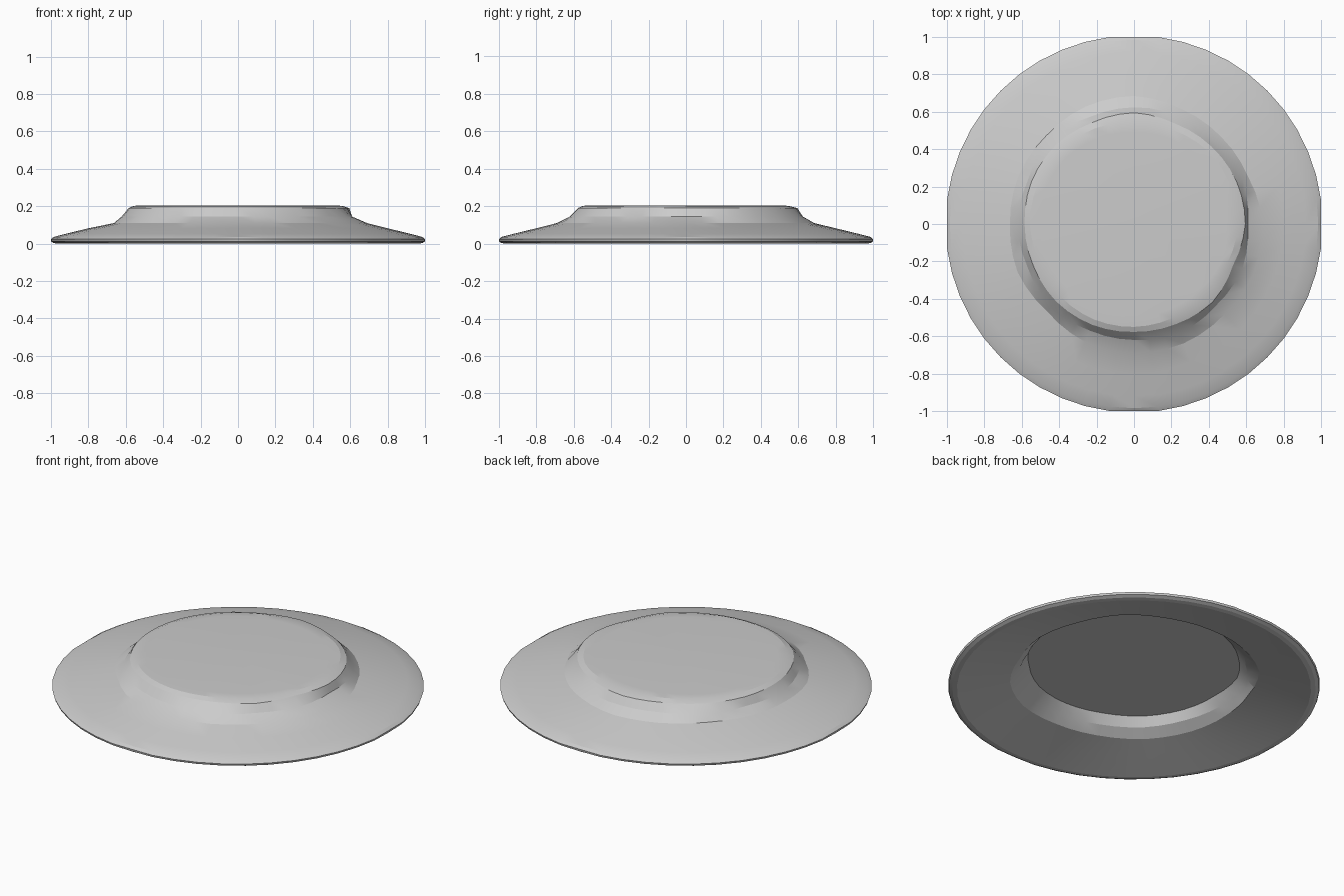
import bpy, bmesh, math, random

if "Cube" in bpy.data.objects:
    bpy.data.objects.remove(bpy.data.objects["Cube"])

random.seed(4)
SEG = 48

# Closed thin-shell section from top centre, over the brim, back under it into the hollow:
# (radius, height, facet roughness)
PROFILE = [
    (0.00, 0.205, 0), (0.50, 0.205, 0.01), (0.55, 0.202, 0.01), (0.585, 0.190, 0.012),
    (0.625, 0.145, 0.018), (0.675, 0.110, 0.018), (0.80, 0.082, 0), (0.92, 0.053, 0),
    (0.985, 0.036, 0), (1.008, 0.024, 0), (1.004, 0.012, 0), (0.985, 0.003, 0),
    (0.96, 0.000, 0), (0.80, 0.042, 0), (0.665, 0.075, 0.018), (0.62, 0.115, 0.018),
    (0.575, 0.168, 0.015), (0.00, 0.172, 0),
]


def clamp(v):
    # slight flats on the four sides of the rim
    return max(-1.0, min(1.0, v))


def lathe(name, profile, seg):
    bm = bmesh.new()
    rings = []
    for r, z, rough in profile:
        if r == 0:
            rings.append([bm.verts.new((0, 0, z))])
            continue
        # chunky facets: bumps every third segment, blended straight between
        n = seg // 3
        bumps = [random.uniform(-rough, rough) for _ in range(n)]
        ring = []
        for i in range(seg):
            a = 2 * math.pi * i / seg
            t = (i % 3) / 3
            rr = r + bumps[i // 3] * (1 - t) + bumps[(i // 3 + 1) % n] * t
            ring.append(bm.verts.new((clamp(rr * math.cos(a)), clamp(rr * math.sin(a)), z)))
        rings.append(ring)
    for a, b in zip(rings, rings[1:]):
        for i in range(seg):
            j = (i + 1) % seg
            quad = [a[i % len(a)], b[i % len(b)], b[j % len(b)], a[j % len(a)]]
            bm.faces.new(list(dict.fromkeys(quad)))
    bmesh.ops.recalc_face_normals(bm, faces=bm.faces)
    mesh = bpy.data.meshes.new(name)
    bm.to_mesh(mesh)
    bm.free()
    obj = bpy.data.objects.new(name, mesh)
    bpy.context.collection.objects.link(obj)
    return obj


# Stone disc: raised plateau, sloping brim, hollow underside
disc = lathe("raised_stone_disc", PROFILE, SEG)
bpy.context.view_layer.objects.active = disc
disc.select_set(True)
bpy.ops.object.shade_smooth_by_angle(angle=math.radians(15))
